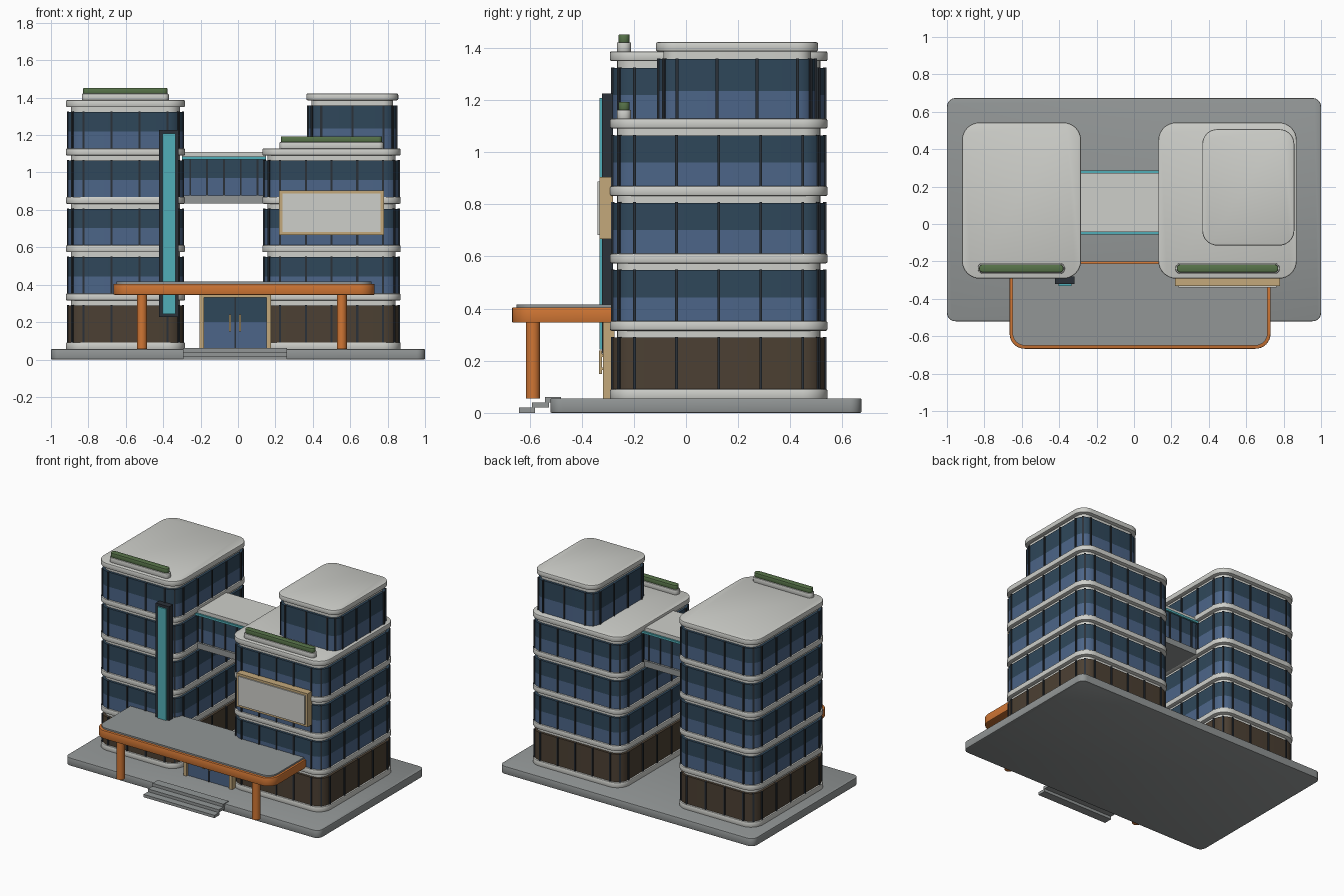
import bpy, bmesh, math
from mathutils import Matrix, Vector

if "Cube" in bpy.data.objects:
    bpy.data.objects.remove(bpy.data.objects["Cube"])


def material(name, hexcol):
    rgb = [int(hexcol[i:i + 2], 16) / 255 for i in (0, 2, 4)]
    lin = [c / 12.92 if c <= 0.04045 else ((c + 0.055) / 1.055) ** 2.4 for c in rgb]
    m = bpy.data.materials.new(name)
    m.diffuse_color = (*lin, 1)
    m.use_nodes = True
    m.node_tree.nodes["Principled BSDF"].inputs["Base Color"].default_value = m.diffuse_color
    return m


WHITE = material("pale concrete", "cecfca")
GREY = material("grey paving", "929696")
DARK = material("dark metal", "2b3138")
GLASS_HI = material("dark blue glass", "2f475a")
GLASS_LO = material("light blue glass", "4c6588")
BROWN = material("brown glass", "4c4033")
ORANGE = material("orange", "d07634")
TEAL = material("teal", "51afb8")
TAN = material("tan", "c4a97b")
GREEN = material("hedge green", "577349")


def finish(name, bm, mats):
    bmesh.ops.recalc_face_normals(bm, faces=bm.faces)
    me = bpy.data.meshes.new(name)
    bm.to_mesh(me)
    bm.free()
    for m in mats:
        me.materials.append(m)
    ob = bpy.data.objects.new(name, me)
    bpy.context.collection.objects.link(ob)
    return ob


def outline(x0, x1, y0, y1, r, back_r=None, seg=8):
    """Rounded rectangle, anticlockwise; the back corners may differ."""
    rb = r if back_r is None else back_r
    pts = []
    for k, (cx, cy, sx, sy, rr) in enumerate([(x1, y1, -1, -1, rb), (x0, y1, 1, -1, rb),
                                              (x0, y0, 1, 1, r), (x1, y0, -1, 1, r)]):
        for i in range(seg + 1):
            a = math.pi / 2 * (k + i / seg)
            pts.append((cx + sx * rr + rr * math.cos(a), cy + sy * rr + rr * math.sin(a)))
    return pts


def loft(name, rect, r, levels, mats, back_r=None):
    """Stack of rounded rectangles; levels are (z, inset), one material per band."""
    x0, x1, y0, y1 = rect
    bm = bmesh.new()
    rings = []
    for z, d in levels:
        rb = None if back_r is None else max(back_r - d, 0.001)
        pts = outline(x0 + d, x1 - d, y0 + d, y1 - d, max(r - d, 0.001), rb)
        rings.append([bm.verts.new((x, y, z)) for x, y in pts])
    n = len(rings[0])
    bm.faces.new(rings[0][::-1])
    bm.faces.new(rings[-1]).material_index = len(mats) - 1
    for k in range(len(rings) - 1):
        for i in range(n):
            j = (i + 1) % n
            f = bm.faces.new((rings[k][i], rings[k][j], rings[k + 1][j], rings[k + 1][i]))
            f.material_index = min(k, len(mats) - 1)
    return finish(name, bm, mats)


def slab(name, rect, r, z0, z1, mat, b=0.007, back_r=None):
    """Rounded plate with softened top and bottom edges."""
    lv = [(z0, b), (z0 + 0.3 * b, 0.3 * b), (z0 + b, 0),
          (z1 - b, 0), (z1 - 0.3 * b, 0.3 * b), (z1, b)]
    return loft(name, rect, r, lv, [mat], back_r)


def boxes(name, items, mat):
    """Each item: x0, x1, y0, y1, z0, z1."""
    bm = bmesh.new()
    for x0, x1, y0, y1, z0, z1 in items:
        m = Matrix.Translation(((x0 + x1) / 2, (y0 + y1) / 2, (z0 + z1) / 2))
        bmesh.ops.create_cube(bm, size=1, matrix=m @ Matrix.Diagonal((x1 - x0, y1 - y0, z1 - z0, 1)))
    return finish(name, bm, [mat])


def inset(rect, d):
    return (rect[0] + d, rect[1] - d, rect[2] + d, rect[3] - d)


def mullions(name, rect, r, spans):
    """Vertical bars around a rounded rectangle."""
    x0, x1, y0, y1 = rect
    spots = []
    for a, b, fixed in [(x0, x1, (y0, y1)), (y0, y1, (x0, x1))]:
        length = b - a - 2 * r
        n = max(2, round(length / 0.146))
        for i in range(n + 1):
            t = a + r + length * i / n
            for f in fixed:
                spots.append((t, f, 0) if fixed == (y0, y1) else (f, t, math.pi / 2))
    k = r * (1 - math.sqrt(0.5))
    for x, sx in ((x0 + k, -1), (x1 - k, 1)):
        for y, sy in ((y0 + k, -1), (y1 - k, 1)):
            spots.append((x, y, -sx * sy * math.pi / 4))
    bm = bmesh.new()
    for z0, z1 in spans:
        for x, y, ang in spots:
            m = Matrix.Translation((x, y, (z0 + z1) / 2)) @ Matrix.Rotation(ang, 4, 'Z')
            bmesh.ops.create_cube(bm, size=1, matrix=m @ Matrix.Diagonal((0.011, 0.013, z1 - z0, 1)))
    return finish(name, bm, [DARK])


def storey(name, rect, r, z0, z1, mats):
    """Glazing with a pale recessed band above it."""
    zm = z0 + 0.47 * (z1 - z0)
    loft(name + "_glazing", inset(rect, 0.011), r - 0.011, [(z0, 0), (zm, 0), (z1, 0)], mats)
    loft(name + "_band", inset(rect, 0.028), r - 0.028, [(z1 - 0.002, 0), (z1 + 0.03, 0)], [WHITE])


def tower(name, rect, r, floors):
    slab(name + "_plinth", rect, r, 0.05, 0.092, WHITE)
    spans, z0 = [], 0.09
    for k in range(floors):
        zs = 0.315 + 0.2585 * k
        storey(f"{name}_floor_{k + 1}", rect, r, z0, zs - 0.026, [BROWN] if k == 0 else [GLASS_LO, GLASS_HI])
        slab(f"{name}_slab_{k + 1}", rect, r, zs, zs + 0.038, WHITE)
        spans.append((z0, zs - 0.024))
        z0 = zs + 0.036
    mullions(name + "_mullions", inset(rect, 0.011), r - 0.011, spans)


# Ground plate and steps
slab("base", (-1, 1, -0.52, 0.673), 0.045, 0, 0.056, GREY, 0.005)
boxes("steps", [(-0.295, 0.262, -0.64, -0.58, 0, 0.02),
                (-0.295, 0.262, -0.59, -0.525, 0.02, 0.04),
                (-0.295, 0.262, -0.54, -0.48, 0.04, 0.061)], GREY)

# Towers and penthouse
tower("left_tower", (-0.92, -0.283, -0.292, 0.543), 0.095, 5)
tower("right_tower", (0.13, 0.87, -0.292, 0.543), 0.095, 4)
PENT = (0.365, 0.857, -0.115, 0.507)
storey("penthouse", PENT, 0.08, 1.125, 1.357, [GLASS_LO, GLASS_HI])
mullions("penthouse_mullions", inset(PENT, 0.011), 0.069, [(1.127, 1.359)])
slab("penthouse_roof", PENT, 0.08, 1.386, 1.422, WHITE)

# Sky bridge
BX0, BX1 = -0.3, 0.15
boxes("bridge_floor", [(BX0, BX1, -0.05, 0.28, 0.834, 0.877)], GREY)
boxes("bridge_glass_lower", [(BX0, BX1, -0.035, 0.265, 0.877, 0.97)], GLASS_LO)
boxes("bridge_glass_upper", [(BX0, BX1, -0.035, 0.265, 0.97, 1.08)], GLASS_HI)
boxes("bridge_roof", [(BX0, BX1, -0.043, 0.273, 1.08, 1.11)], WHITE)
boxes("bridge_trim", [(BX0, BX1, y, y + 0.012, 1.07, 1.085) for y in (-0.055, 0.273)], TEAL)
boxes("bridge_mullions", [(x - 0.005, x + 0.005, y - 0.006, y + 0.006, 0.877, 1.075)
                          for x in (-0.255, -0.165, -0.075, 0.015, 0.105) for y in (-0.036, 0.266)], DARK)

# Entrance canopy with columns
slab("canopy", (-0.665, 0.73, -0.667, -0.2), 0.08, 0.346, 0.405, ORANGE, 0.004, 0.005)
loft("canopy_top", (-0.65, 0.715, -0.65, -0.21), 0.068, [(0.4, 0), (0.416, 0)], [GREY], 0.005)
for side, x in (("left", -0.513), ("right", 0.555)):
    loft(side + "_column", (x - 0.027, x + 0.027, -0.614, -0.56), 0.0269, [(0.056, 0), (0.35, 0)], [ORANGE])

# Entrance doors
boxes("door_glass_lower", [(-0.185, 0.155, -0.302, -0.285, 0.056, 0.2)], GLASS_LO)
boxes("door_glass_upper", [(-0.185, 0.155, -0.302, -0.285, 0.2, 0.335)], GLASS_HI)
boxes("door_frame", [(-0.207, -0.183, -0.318, -0.275, 0.056, 0.346),
                     (0.153, 0.177, -0.318, -0.275, 0.056, 0.346),
                     (-0.183, 0.153, -0.318, -0.275, 0.332, 0.346)], TAN)
boxes("door_divider", [(-0.02, -0.012, -0.309, -0.28, 0.056, 0.333)], DARK)
boxes("door_handles", [(x - 0.005, x + 0.005, -0.333, -0.322, 0.15, 0.24) for x in (-0.042, 0.01)]
      + [(x - 0.004, x + 0.004, -0.324, -0.3, z, z + 0.01) for x in (-0.042, 0.01) for z in (0.165, 0.215)], TAN)

# Vertical blade sign
boxes("blade_sign_frame", [(-0.422, -0.317, -0.322, -0.28, 0.227, 1.226)], DARK)
boxes("blade_sign_panel", [(-0.403, -0.335, -0.331, -0.32, 0.243, 1.208)], TEAL)

# Billboard
boxes("billboard_frame", [(0.22, 0.78, -0.332, -0.28, 0.667, 0.904)], TAN)
boxes("billboard_panel", [(0.238, 0.763, -0.34, -0.331, 0.683, 0.888)], WHITE)

# Rooftop planters
for side, x0, x1, z in (("left", -0.835, -0.37, 1.385), ("right", 0.222, 0.778, 1.126)):
    slab(side + "_planter", (x0, x1, -0.265, -0.21), 0.025, z, z + 0.036, WHITE, 0.004)
    slab(side + "_hedge", (x0 + 0.007, x1 - 0.007, -0.259, -0.216), 0.02, z + 0.034, z + 0.067, GREEN, 0.005)

# Smooth the rounded corners, keep edges crisp
for ob in bpy.context.scene.objects:
    ob.select_set(True)
    bpy.context.view_layer.objects.active = ob
bpy.ops.object.shade_smooth_by_angle(angle=math.radians(25))
